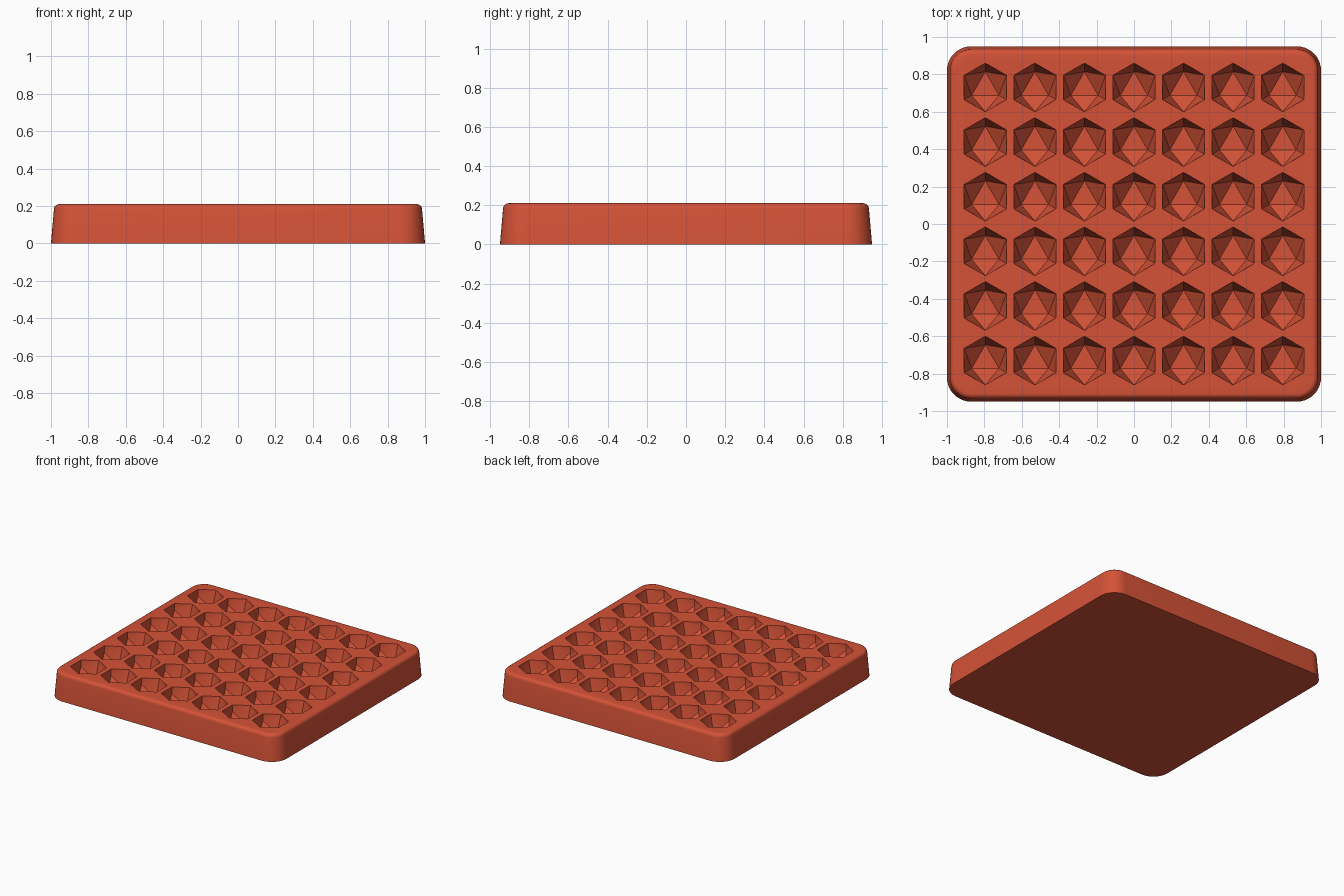
import bpy, bmesh
from math import sin, cos, radians, pi

cube = bpy.data.objects.get("Cube")
if cube:
    bpy.data.objects.remove(cube, do_unlink=True)

HEIGHT = 0.21
COLS, ROWS = 7, 6
STEP_X, STEP_Y = 0.265, 0.292
POCKET_R = 0.13               # corner radius of the hexagonal opening

# Material
red = bpy.data.materials.new("warm_red")
red.use_nodes = True
red.diffuse_color = (0.66, 0.085, 0.038, 1)
red.node_tree.nodes["Principled BSDF"].inputs["Base Color"].default_value = red.diffuse_color


def make_object(name, bm):
    bmesh.ops.recalc_face_normals(bm, faces=bm.faces[:])
    mesh = bpy.data.meshes.new(name)
    bm.to_mesh(mesh)
    bm.free()
    mesh.materials.append(red)
    obj = bpy.data.objects.new(name, mesh)
    bpy.context.collection.objects.link(obj)
    return obj


def rounded_ring(bm, inset, z, segments=10):
    """Rounded rectangle, shrunk by inset, at height z."""
    radius = 0.13 - inset
    ring = []
    for k, (sx, sy) in enumerate([(1, 1), (-1, 1), (-1, -1), (1, -1)]):
        for i in range(segments + 1):
            a = (k + i / segments) * pi / 2
            ring.append(bm.verts.new((sx * 0.87 + radius * cos(a),
                                      sy * 0.82 + radius * sin(a), z)))
    return ring


# Tray body: tapered sides and a rolled top edge
bm = bmesh.new()
roll = 0.028
profile = [(0, 0)]
for i in range(7):
    a = radians(5 + 85 * i / 6)
    profile.append((0.016 + roll * (1 - cos(a)), HEIGHT - roll + roll * sin(a)))
rings = [rounded_ring(bm, inset, z) for inset, z in profile]
for low, high in zip(rings, rings[1:]):
    for i in range(len(low)):
        j = (i + 1) % len(low)
        bm.faces.new((low[i], low[j], high[j], high[i]))
bm.faces.new(rings[0][::-1])
bm.faces.new(rings[-1])
tray = make_object("tray", bm)

# Faceted pockets: lower half of a twenty-sided solid under a hexagonal opening
bm = bmesh.new()
R = POCKET_R / 0.934
center_z = HEIGHT - 0.188 * R


def polar(cx, cy, r, degrees, z):
    a = radians(degrees)
    return bm.verts.new((cx + r * cos(a), cy + r * sin(a), z))


for col in range(COLS):
    for row in range(ROWS):
        cx = (col - (COLS - 1) / 2) * STEP_X
        cy = (row - (ROWS - 1) / 2) * STEP_Y
        pts = []
        for a in (90, 210, 330):
            pts.append(polar(cx, cy, 0.607 * R, a, center_z - 0.795 * R))
            pts.append(polar(cx, cy, POCKET_R, a + 60, center_z - 0.188 * R))
            pts.append(polar(cx, cy, POCKET_R, a, center_z + 0.188 * R))
            for b in (a, a + 60):
                pts.append(polar(cx, cy, POCKET_R, b, HEIGHT + 0.05))
        bmesh.ops.convex_hull(bm, input=pts)
loose = [v for v in bm.verts if not v.link_faces]
bmesh.ops.delete(bm, geom=loose, context='VERTS')
cutter = make_object("pocket_cutter", bm)
cutter.hide_render = True

# Carve the pockets
cut = tray.modifiers.new("pockets", 'BOOLEAN')
cut.operation = 'DIFFERENCE'
cut.solver = 'EXACT'
cut.object = cutter
bpy.ops.object.select_all(action='DESELECT')
bpy.context.view_layer.objects.active = tray
tray.select_set(True)
bpy.ops.object.modifier_apply(modifier=cut.name)
bpy.data.objects.remove(cutter, do_unlink=True)
bpy.ops.object.shade_smooth_by_angle(angle=radians(30))
